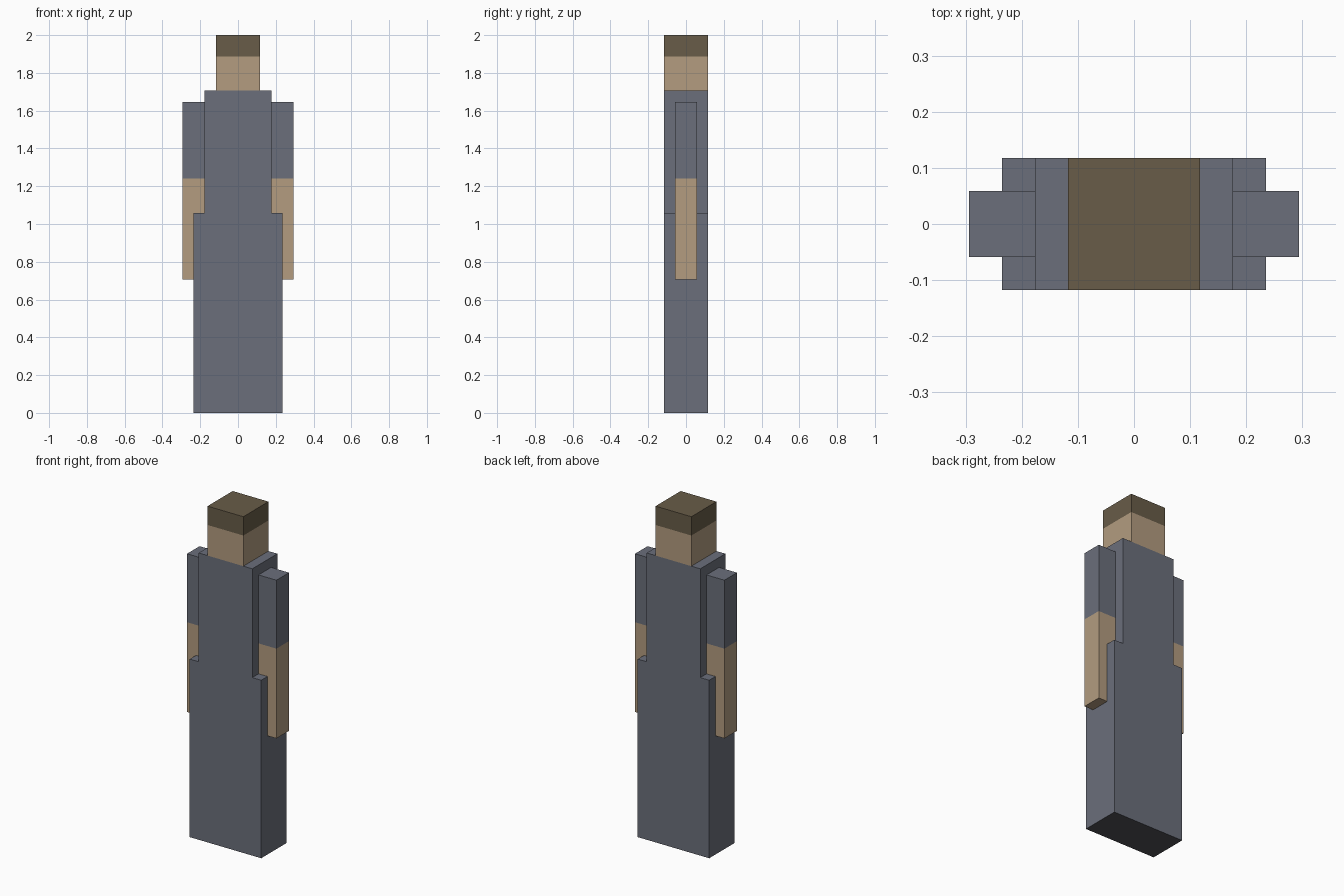
import bpy, bmesh

if "Cube" in bpy.data.objects:
    bpy.data.objects.remove(bpy.data.objects["Cube"])

def material(name, rgb):
    m = bpy.data.materials.new(name)
    m.diffuse_color = (*[(c / 255 / 12.92 if c < 11 else ((c / 255 + 0.055) / 1.055) ** 2.4) for c in rgb], 1)
    m.use_nodes = True
    m.node_tree.nodes["Principled BSDF"].inputs["Base Color"].default_value = m.diffuse_color
    return m

CLOTH = material("slate cloth", (107, 111, 123))
SKIN = material("tan skin", (179, 156, 128))
HAIR = material("brown hair", (104, 92, 72))
HEM = material("dark hem underside", (80, 80, 86))

def box(name, x, y, z0, z1, mats, split=None, bottom=None):
    """Box from x, y ranges; an optional cut at height split gives a second colour above."""
    bm = bmesh.new()
    bmesh.ops.create_cube(bm, size=1)
    for v in bm.verts:
        v.co.x = x[0] if v.co.x < 0 else x[1]
        v.co.y = y[0] if v.co.y < 0 else y[1]
        v.co.z = z0 if v.co.z < 0 else z1
    if split:
        bmesh.ops.bisect_plane(bm, geom=bm.verts[:] + bm.edges[:] + bm.faces[:],
                               plane_co=(0, 0, split), plane_no=(0, 0, 1))
    bm.normal_update()
    for f in bm.faces:
        if split and f.calc_center_median().z > split:
            f.material_index = 1
        if bottom is not None and f.normal.z < -0.5:
            f.material_index = bottom
    me = bpy.data.meshes.new(name)
    bm.to_mesh(me)
    bm.free()
    for m in mats:
        me.materials.append(m)
    ob = bpy.data.objects.new(name, me)
    bpy.context.collection.objects.link(ob)
    return ob

U = 2 / 17          # building unit
deep = (-U, U)

# Robe: wide skirt and narrower torso
box("skirt", (-2 * U, 2 * U), deep, 0, 9 * U, [CLOTH, HEM], bottom=1)
box("torso", (-1.5 * U, 1.5 * U), deep, 9 * U, 14.5 * U, [CLOTH])

# Head with a hair cap
box("head", (-U, U), deep, 14.5 * U, 2, [SKIN, HAIR], split=1.888)

# Arms: bare below, sleeve above
for side, s in (("left", -1), ("right", 1)):
    x = sorted((s * 1.5 * U, s * 2.5 * U))
    box(side + "_arm", x, (-U / 2, U / 2), 6 * U, 14 * U, [SKIN, CLOTH], split=1.24)
